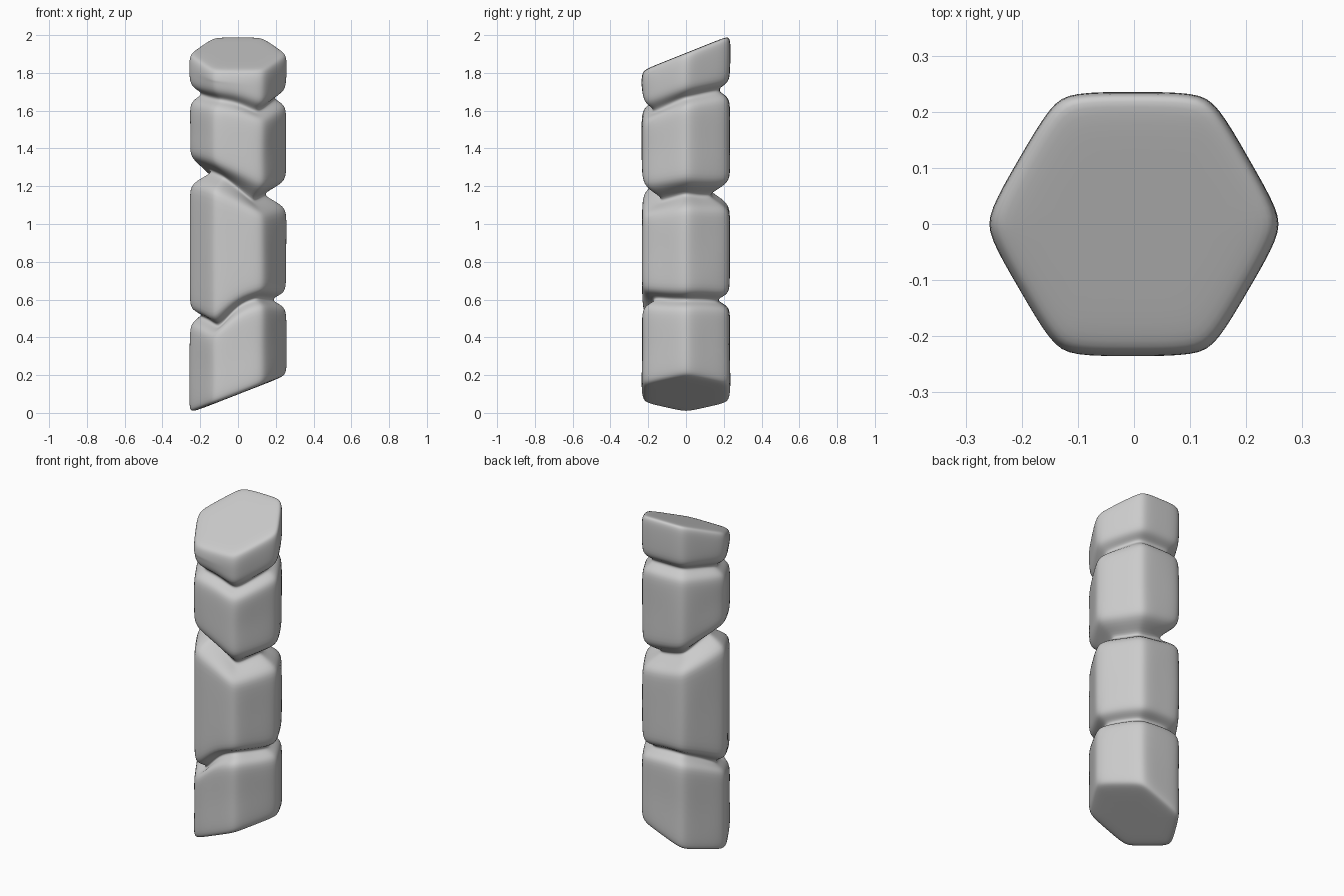
import bpy, bmesh, math, random

if "Cube" in bpy.data.objects:
    bpy.data.objects.remove(bpy.data.objects["Cube"])

random.seed(4)
R = 0.273  # hexagon corner radius

# Rounded hexagon outline: near-corner, middle, near-corner on each side
corners = [(R * math.cos(math.radians(60 * i)), R * math.sin(math.radians(60 * i))) for i in range(6)]
STEPS = (0.09, 0.5, 0.91)
outline = []
for i in range(6):
    (ax, ay), (bx, by) = corners[i], corners[(i + 1) % 6]
    outline += [(ax + (bx - ax) * t, ay + (by - ay) * t) for t in STEPS]


def ring_heights(h):
    """12 heights (corner, side middle, ...) spread over the 18 outline points."""
    out = []
    for i in range(6):
        a, m, b = h[2 * i], h[2 * i + 1], h[(2 * i + 2) % 12]
        out += [a + (m - a) * 0.18, m, b + (m - b) * 0.18]
    return out


def bottom(x, y):
    return 0.098 + 0.39 * x


def top(x, y):
    return 1.906 + 0.40 * y


# Grooves: heights from +x corner counter-clockwise, half width, waist scale
grooves = [
    ([0.60, 0.60, 0.59, 0.60, 0.60, 0.56, 0.51, 0.49, 0.45, 0.57, 0.61, 0.60], 0.035, 0.74),
    ([1.16, 1.15, 1.15, 1.16, 1.18, 1.23, 1.285, 1.27, 1.25, 1.19, 1.12, 1.14], 0.062, 0.57),
    ([1.67, 1.69, 1.71, 1.71, 1.71, 1.70, 1.69, 1.67, 1.66, 1.64, 1.59, 1.63], 0.038, 0.77),
]

rings = []


def add_ring(scale, zs, jitter=0.0):
    pts = []
    for (x, y), z in zip(outline, zs):
        s = scale - random.uniform(0, jitter)
        pts.append((x * s, y * s, z))
    rings.append(pts)


def cap_ring(plane, scale, dz):
    add_ring(scale, [plane(x * scale, y * scale) + dz for x, y in outline])


# Slanted foot
for s, dz in ((0.45, 0), (0.88, 0), (0.98, 0.01), (1.0, 0.06)):
    cap_ring(bottom, s, dz)

# Blocks separated by worn grooves
previous = [bottom(x, y) + 0.06 for x, y in outline]
for heights, w, waist in grooves:
    zs = ring_heights(heights)
    low = [z - w - 0.06 for z in zs]
    add_ring(1.0, [(a + b) / 2 for a, b in zip(previous, low)], 0.03)
    for d, s, j in ((-w - 0.06, 1.0, 0.02), (-w, 0.975, 0.02), (-0.012, waist, 0.03),
                    (0.012, waist, 0.03), (w, 0.975, 0.02), (w + 0.06, 1.0, 0.02)):
        add_ring(s, [z + d for z in zs], j)
    previous = [z + w + 0.06 for z in zs]

# Slanted head
for s, dz in ((1.0, -0.06), (0.98, -0.01), (0.88, 0), (0.45, 0)):
    cap_ring(top, s, dz)

# Skin the rings and close the ends
bm = bmesh.new()
loops = [[bm.verts.new(p) for p in ring] for ring in rings]
n = len(outline)
for a, b in zip(loops, loops[1:]):
    for i in range(n):
        j = (i + 1) % n
        bm.faces.new((a[i], a[j], b[j], b[i]))
bm.faces.new(list(reversed(loops[0])))
bm.faces.new(loops[-1])
bmesh.ops.recalc_face_normals(bm, faces=bm.faces)
mesh = bpy.data.meshes.new("stone_column")
bm.to_mesh(mesh)
bm.free()
column = bpy.data.objects.new("stone_column", mesh)
bpy.context.collection.objects.link(column)
for poly in mesh.polygons:
    poly.use_smooth = True
sub = column.modifiers.new("Smooth", 'SUBSURF')
sub.levels = sub.render_levels = 2
